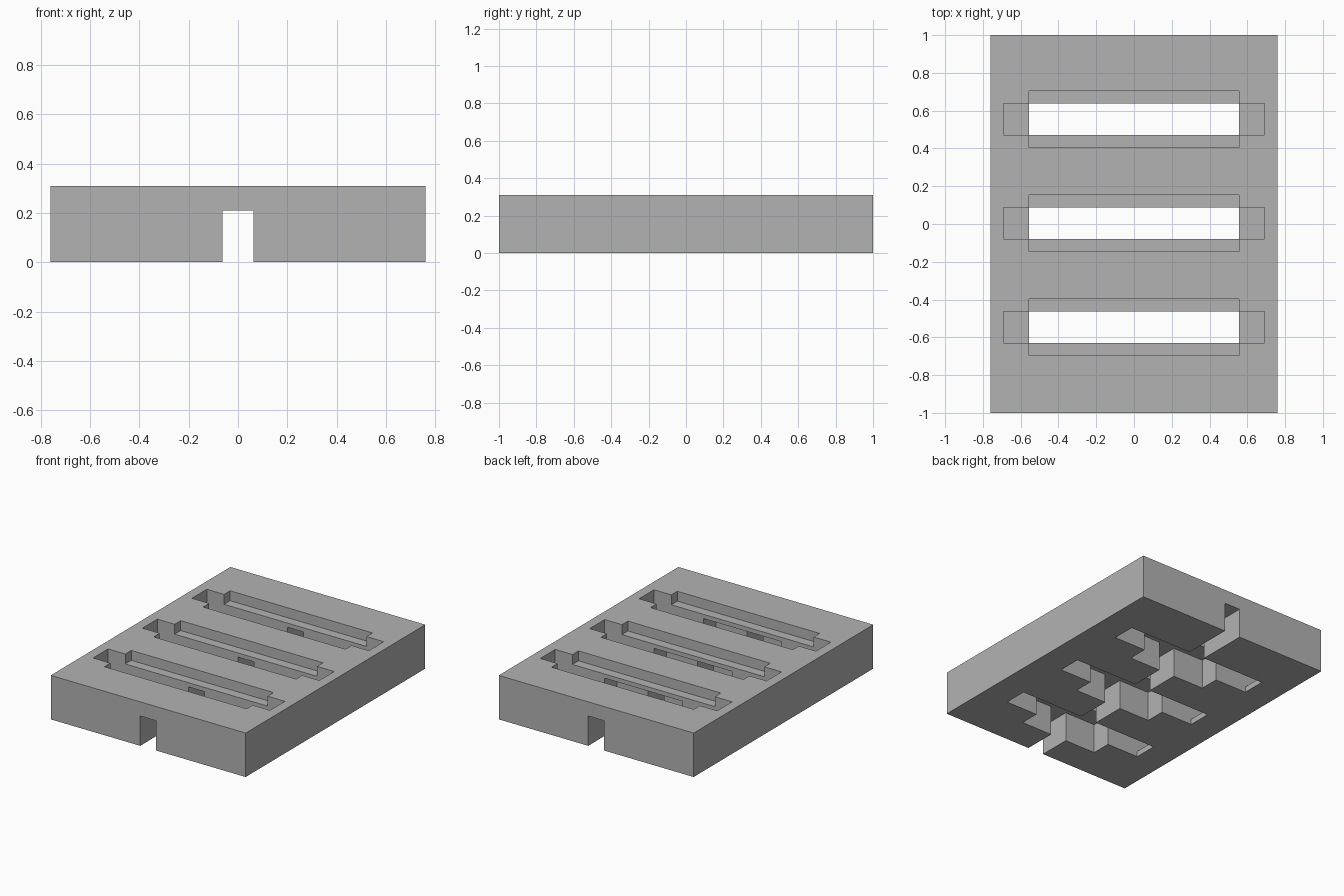
import bpy

cube = bpy.data.objects.get("Cube")
if cube:
    bpy.data.objects.remove(cube, do_unlink=True)

grey = bpy.data.materials.new("plain grey")
grey.use_nodes = True
grey.diffuse_color = (0.45, 0.45, 0.45, 1)
for node in grey.node_tree.nodes:
    if node.type == "BSDF_PRINCIPLED":
        node.inputs["Base Color"].default_value = grey.diffuse_color

LENGTH, WIDTH, HEIGHT = 2.0, 1.52, 0.31
BELOW, ABOVE = -0.1, 0.4          # cutter limits outside the block
SLOT_X, SLOT_Y = 0.555, 0.083     # half sizes of a through slot
CHANNEL_TOP = 0.21


def box(name, x, y, z):
    """Axis-aligned box from (low, high) pairs."""
    bpy.ops.mesh.primitive_cube_add(size=1)
    ob = bpy.context.object
    ob.name = name
    spans = (x, y, z)
    for v in ob.data.vertices:
        v.co = [lo if c < 0 else hi for c, (lo, hi) in zip(v.co, spans)]
    ob.data.materials.append(grey)
    return ob


def cut(target, *spans):
    """Subtract a box from the target and bake the result."""
    cutter = box("cutter", *spans)
    cutter.hide_render = True
    mod = target.modifiers.new("cut", "BOOLEAN")
    mod.operation = "DIFFERENCE"
    mod.solver = "EXACT"
    mod.object = cutter
    bpy.context.view_layer.objects.active = target
    bpy.ops.object.modifier_apply(modifier=mod.name)
    bpy.data.objects.remove(cutter, do_unlink=True)


# Solid block
block = box("slotted_block", (-WIDTH / 2, WIDTH / 2),
            (-LENGTH / 2, LENGTH / 2), (0, HEIGHT))

# Channel along the underside, open at both ends
cut(block, (-0.0625, 0.0625), (-1.1, 1.1), (BELOW, CHANNEL_TOP))

for centre in (0.555, 0.004, -0.546):
    near, far = centre - SLOT_Y, centre + SLOT_Y
    # Through slot
    cut(block, (-SLOT_X, SLOT_X), (near, far), (BELOW, ABOVE))
    # Deep end pockets above a thin ledge
    for lo, hi in ((-0.69, -0.5), (0.5, 0.69)):
        cut(block, (lo, hi), (near, far), (0.04, ABOVE))
    # Shallow wide recess in the top
    cut(block, (-SLOT_X, SLOT_X), (centre - 0.15, centre + 0.15), (0.24, ABOVE))
    # Wider notch underneath, on the front side only
    cut(block, (-0.305, 0.305), (near - 0.14, centre), (BELOW, CHANNEL_TOP))
